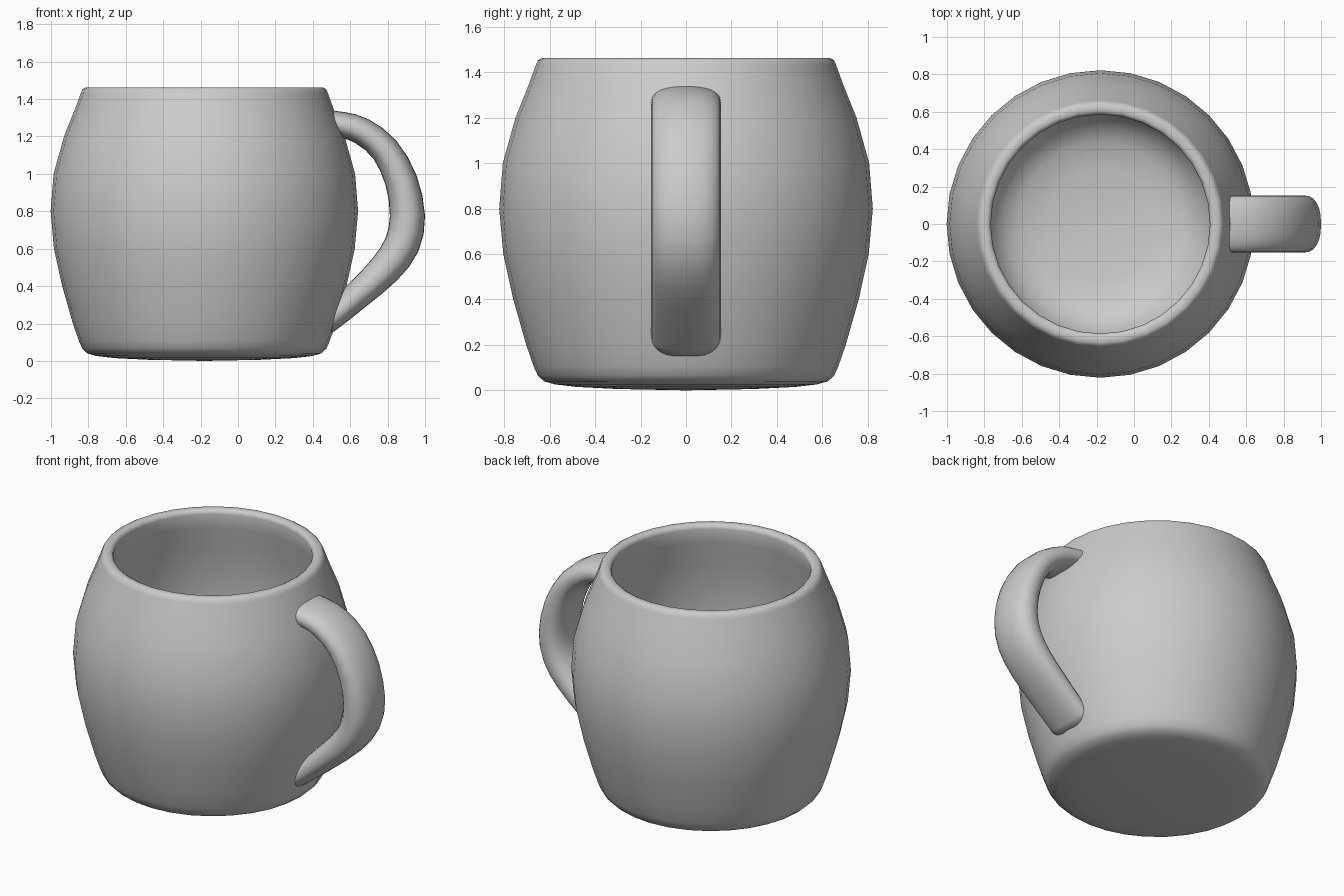
import bpy, bmesh, math
from mathutils import Vector

cube = bpy.data.objects.get("Cube")
if cube:
    bpy.data.objects.remove(cube, do_unlink=True)

GREY = 0.6
mat = bpy.data.materials.new("light grey ceramic")
mat.use_nodes = True
mat.diffuse_color = (GREY, GREY, GREY, 1)
mat.node_tree.nodes["Principled BSDF"].inputs["Base Color"].default_value = (GREY, GREY, GREY, 1)

CENTRE_X = -0.18


def finish(name, bm):
    bmesh.ops.recalc_face_normals(bm, faces=bm.faces)
    mesh = bpy.data.meshes.new(name)
    bm.to_mesh(mesh)
    bm.free()
    for p in mesh.polygons:
        p.use_smooth = True
    mesh.materials.append(mat)
    obj = bpy.data.objects.new(name, mesh)
    bpy.context.collection.objects.link(obj)
    return obj


def bridge(bm, a, b):
    n = len(a)
    for i in range(n):
        bm.faces.new((a[i], a[(i + 1) % n], b[(i + 1) % n], b[i]))


def smooth_path(points, steps):
    """Catmull-Rom samples through the given points."""
    pts = [Vector(p) for p in points]
    pts = [2 * pts[0] - pts[1]] + pts + [2 * pts[-1] - pts[-2]]
    out = []
    for a, b, c, d in zip(pts, pts[1:], pts[2:], pts[3:]):
        for s in range(steps):
            t = s / steps
            out.append(0.5 * (2 * b + (c - a) * t + (2 * a - 5 * b + 4 * c - d) * t * t
                              + (3 * b - a - 3 * c + d) * t ** 3))
    return out + [pts[-2]]


# Mug body: one closed profile of radius and height, outside then inside
outside = [(0.3, 0.006), (0.48, 0.015), (0.575, 0.026), (0.625, 0.04), (0.652, 0.065),
           (0.67, 0.105), (0.703, 0.2), (0.76, 0.4), (0.804, 0.6), (0.822, 0.8),
           (0.806, 1.0), (0.75, 1.2), (0.692, 1.345), (0.661, 1.43), (0.652, 1.452),
           (0.635, 1.462)]
inside = [(0.606, 1.462), (0.591, 1.453), (0.586, 1.435), (0.602, 1.34), (0.634, 1.2),
          (0.67, 1.0), (0.682, 0.8), (0.667, 0.6), (0.625, 0.4), (0.58, 0.28),
          (0.52, 0.2), (0.44, 0.155), (0.3, 0.125)]
SIDES = 32
bm = bmesh.new()
rings = []
for r, z in outside + inside:
    rings.append([bm.verts.new((CENTRE_X + r * math.cos(math.tau * i / SIDES),
                                r * math.sin(math.tau * i / SIDES), z))
                  for i in range(SIDES)])
for a, b in zip(rings, rings[1:]):
    bridge(bm, a, b)
for ring, z in ((rings[0], 0.0), (rings[-1], 0.11)):
    hub = bm.verts.new((CENTRE_X, 0, z))
    for i in range(SIDES):
        bm.faces.new((hub, ring[i], ring[(i + 1) % SIDES]))
finish("mug_body", bm)

# Handle: rounded flat section swept along an arc of (x, z, half thickness),
# with both ends buried in the wall
arc = smooth_path([(0.455, 1.276, 0.066), (0.56, 1.262, 0.069), (0.665, 1.227, 0.073),
                   (0.785, 1.13, 0.078), (0.872, 0.965, 0.087), (0.906, 0.775, 0.094),
                   (0.876, 0.62, 0.095), (0.785, 0.49, 0.088), (0.65, 0.362, 0.077),
                   (0.54, 0.264, 0.069), (0.455, 0.195, 0.065)], 2)
HALF_WIDTH = 0.153
SECTION = 24
ROUNDNESS = 0.85
bm = bmesh.new()
rings = []
for k, p in enumerate(arc):
    tangent = arc[min(k + 1, len(arc) - 1)] - arc[max(k - 1, 0)]
    nx, nz = Vector((-tangent.y, tangent.x)).normalized()
    ring = []
    for i in range(SECTION):
        c, s = math.cos(math.tau * i / SECTION), math.sin(math.tau * i / SECTION)
        across = HALF_WIDTH * math.copysign(abs(c) ** ROUNDNESS, c)
        out = p.z * math.copysign(abs(s) ** ROUNDNESS, s)
        ring.append(bm.verts.new((p.x + nx * out, across, p.y + nz * out)))
    rings.append(ring)
for a, b in zip(rings, rings[1:]):
    bridge(bm, a, b)
bm.faces.new(rings[0])
bm.faces.new(rings[-1])
finish("handle", bm)
